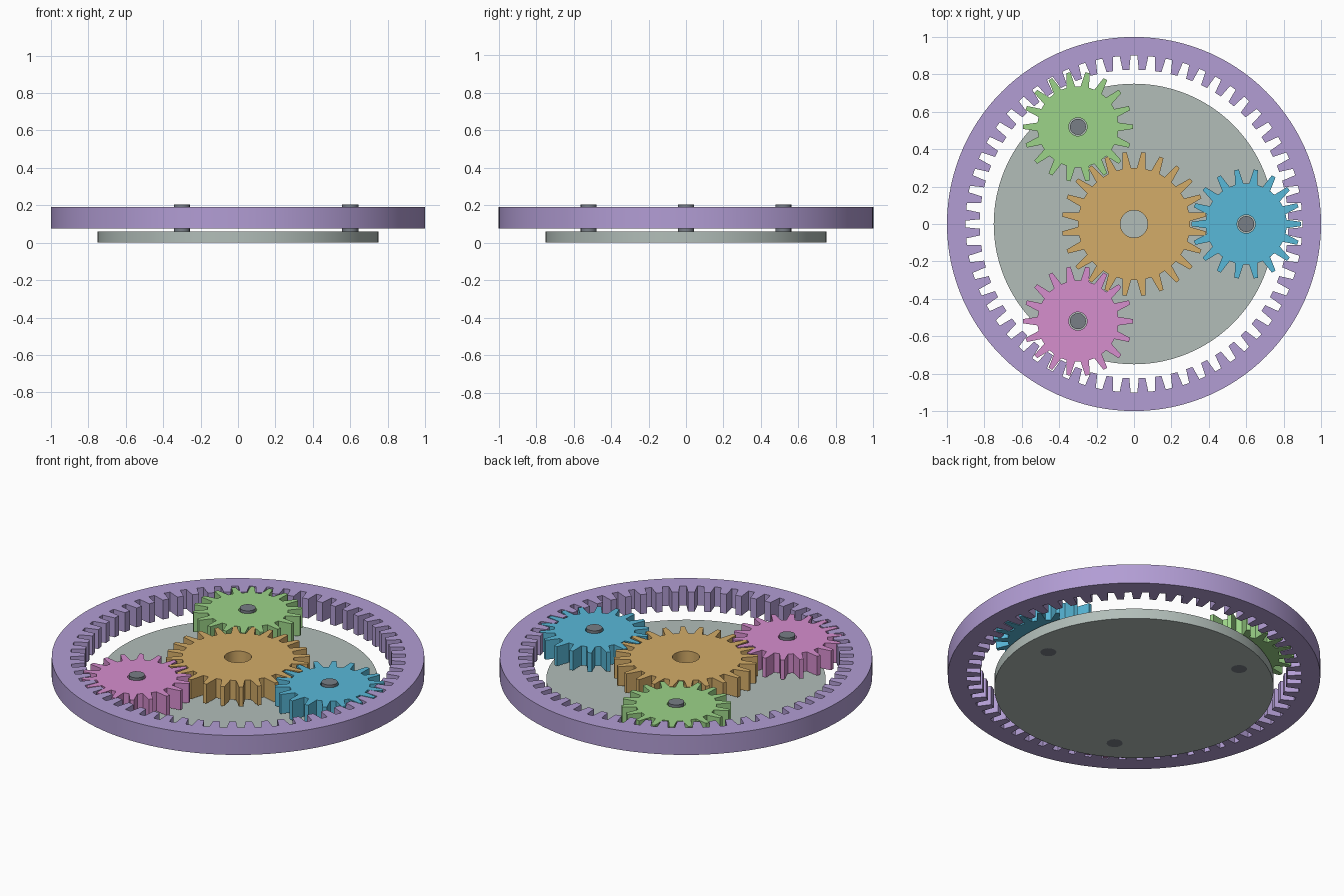
import bpy, bmesh, math
from math import pi, cos, sin

if "Cube" in bpy.data.objects:
    bpy.data.objects.remove(bpy.data.objects["Cube"])


def material(name, rgb):
    """Flat colour from 0-255 sRGB, stored as linear."""
    lin = [((c / 255 + 0.055) / 1.055) ** 2.4 for c in rgb]
    m = bpy.data.materials.new(name)
    m.diffuse_color = (*lin, 1)
    m.use_nodes = True
    m.node_tree.nodes["Principled BSDF"].inputs["Base Color"].default_value = m.diffuse_color
    return m


def circle(r, n, cx=0, cy=0):
    return [(cx + r * cos(2 * pi * i / n), cy + r * sin(2 * pi * i / n)) for i in range(n)]


def teeth(count, root, tip, root_frac, tip_frac, phase):
    """Trapezoid teeth; the fractions are tooth width over tooth pitch."""
    pitch = 2 * pi / count
    pts = []
    for i in range(count):
        a = phase + i * pitch
        for r, f in ((root, -root_frac), (tip, -tip_frac), (tip, tip_frac), (root, root_frac)):
            t = a + f * pitch / 2
            pts.append((r * cos(t), r * sin(t)))
    return pts


def plate(name, loops, z0, z1, mat, loc=(0, 0)):
    """Extruded flat plate: first loop is the outline, the others are holes."""
    bm = bmesh.new()
    edges = []
    for loop in loops:
        vs = [bm.verts.new((x, y, z0)) for x, y in loop]
        edges += [bm.edges.new((vs[i - 1], vs[i])) for i in range(len(vs))]
    bmesh.ops.triangle_fill(bm, edges=edges, use_beauty=True, normal=(0, 0, 1))
    ext = bmesh.ops.extrude_face_region(bm, geom=bm.faces[:], use_keep_orig=True)
    top = [g for g in ext["geom"] if isinstance(g, bmesh.types.BMVert)]
    bmesh.ops.translate(bm, verts=top, vec=(0, 0, z1 - z0))
    bmesh.ops.recalc_face_normals(bm, faces=bm.faces[:])
    me = bpy.data.meshes.new(name)
    bm.to_mesh(me)
    bm.free()
    me.materials.append(mat)
    ob = bpy.data.objects.new(name, me)
    ob.location = (*loc, 0)
    bpy.context.collection.objects.link(ob)
    bpy.ops.object.select_all(action='DESELECT')
    ob.select_set(True)
    bpy.context.view_layer.objects.active = ob
    bpy.ops.object.shade_smooth_by_angle(angle=math.radians(25))
    return ob


purple = material("purple", (178, 157, 212))
orange = material("orange", (212, 172, 104))
blue = material("blue", (88, 184, 216))
green = material("green", (156, 212, 136))
pink = material("pink", (214, 142, 206))
grey_green = material("grey green", (178, 190, 185))
dark_grey = material("dark grey", (120, 126, 134))

Z0, Z1 = 0.075, 0.19
ORBIT = 0.6
centres = [(ORBIT * cos(a), ORBIT * sin(a)) for a in (0, 2 * pi / 3, 4 * pi / 3)]

# Outer ring with inward teeth
plate("ring_gear", [circle(1.0, 120), teeth(60, 0.9, 0.825, 0.62, 0.42, pi / 60)], Z0, Z1, purple)

# Central gear with bore
plate("sun_gear", [teeth(24, 0.30, 0.386, 0.60, 0.22, pi / 24), circle(0.073, 32)], Z0, Z1, orange)

# Three orbiting gears on their pins
for name, c, mat in zip(("right", "back", "front"), centres, (blue, green, pink)):
    plate(name + "_planet_gear", [teeth(18, 0.217, 0.294, 0.60, 0.22, 0), circle(0.049, 24)],
          Z0, Z1, mat, c)
    plate(name + "_pin", [circle(0.043, 16)], 0.0, 0.203, dark_grey, c)

# Carrier disc with holes for the pins
plate("carrier_disc", [circle(0.75, 96)] + [circle(0.043, 16, *c) for c in centres],
      0.0, 0.06, grey_green)
